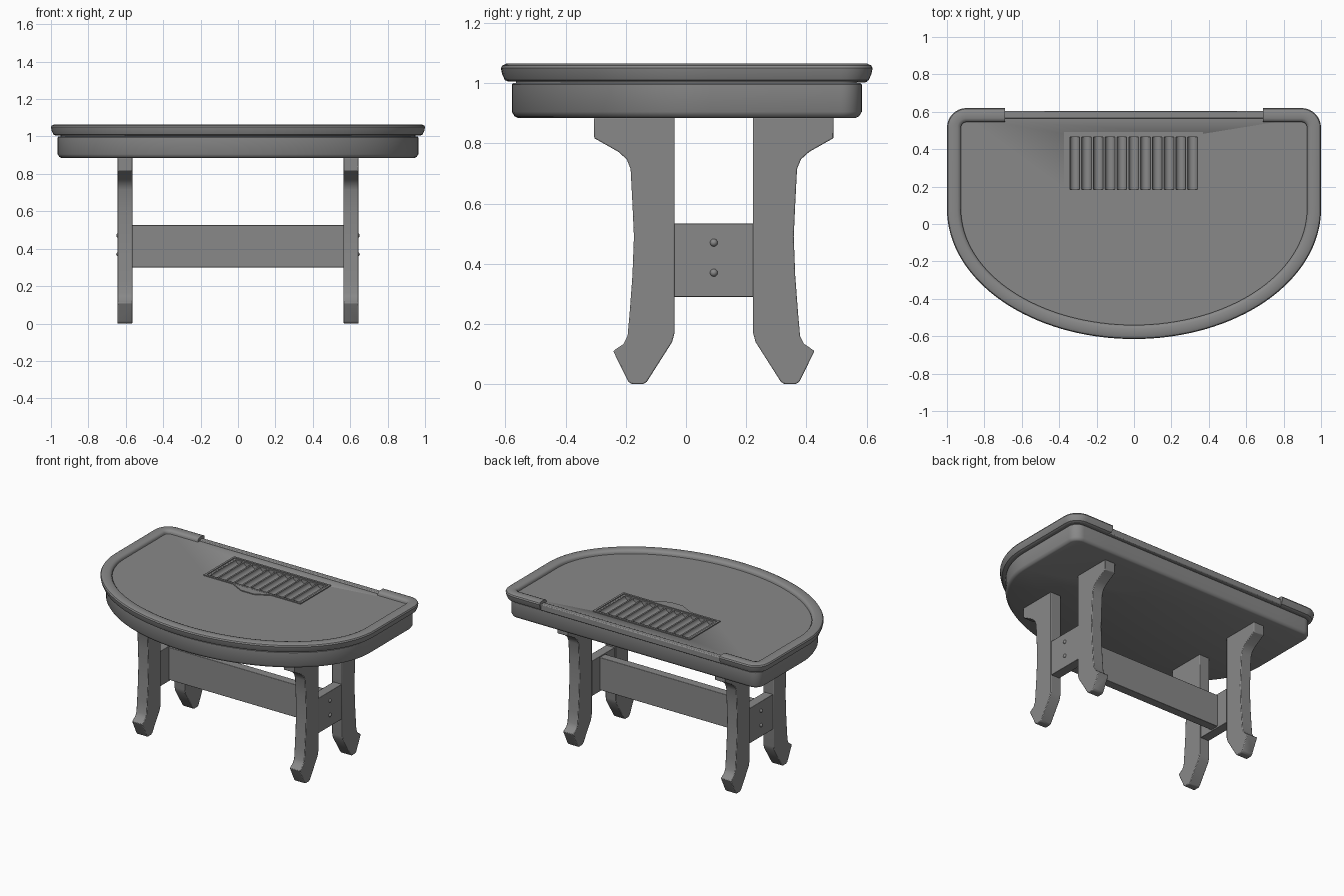
import bpy, bmesh, math

cube = bpy.data.objects.get("Cube")
if cube:
    bpy.data.objects.remove(cube, do_unlink=True)

grey = bpy.data.materials.new("plain grey")
grey.use_nodes = True
colour = (0.25, 0.25, 0.25, 1)
grey.diffuse_color = colour
grey.node_tree.nodes["Principled BSDF"].inputs["Base Color"].default_value = colour


def finish(name, bm, smooth=True, bevel=0):
    bmesh.ops.recalc_face_normals(bm, faces=bm.faces)
    mesh = bpy.data.meshes.new(name)
    bm.to_mesh(mesh)
    bm.free()
    obj = bpy.data.objects.new(name, mesh)
    bpy.context.collection.objects.link(obj)
    mesh.materials.append(grey)
    bpy.ops.object.select_all(action="DESELECT")
    bpy.context.view_layer.objects.active = obj
    obj.select_set(True)
    if bevel:
        mod = obj.modifiers.new("Bevel", "BEVEL")
        mod.width, mod.segments = bevel, 2
    if smooth:
        bpy.ops.object.shade_smooth_by_angle(angle=math.radians(35))
    return obj


def loft(name, rings, closed=True, caps=True, **kw):
    """Skin matching rings of points; closed joins each ring's ends."""
    bm = bmesh.new()
    rows = [[bm.verts.new(p) for p in ring] for ring in rings]
    n = len(rows[0])
    for a, b in zip(rows, rows[1:]):
        for i in range(n if closed else n - 1):
            j = (i + 1) % n
            bm.faces.new((a[i], a[j], b[j], b[i]))
    if caps and closed:
        bm.faces.new(rows[0])
        bm.faces.new(rows[-1])
    elif caps:
        for k in (0, -1):
            bm.faces.new([row[k] for row in rows])
    return finish(name, bm, **kw)


def box(name, x, y, z, **kw):
    rings = [[(x[0], y[0], h), (x[1], y[0], h), (x[1], y[1], h), (x[0], y[1], h)] for h in z]
    return loft(name, rings, **kw)


def outline(d, z, gap=0.69):
    """D-shaped table edge, inset by d, from back right round the front to back left."""
    r = max(0.105 - d, 0.025)
    w, back = 1 - d, 0.62 - d
    half = [(gap, back)]
    for i in range(9):
        a = math.pi / 2 * (1 - i / 8)
        half.append((w - r + r * math.cos(a), back - r + r * math.sin(a)))
    for i in range(33):
        a = math.pi / 2 * i / 32
        half.append((w * math.cos(a), 0.08 - (0.695 - d) * math.sin(a)))
    pts = half + [(-x, y) for x, y in reversed(half[:-1])]
    return [(x, y, z) for x, y in pts]


# Table top
loft("apron", [outline(d, z) for d, z in
               ((0.055, 0.885), (0.045, 0.89), (0.036, 0.905), (0.036, 0.995), (0.04, 1.0))])
top = loft("playing_surface", [outline(0.05, 0.999), outline(0.05, 1.04)])
rail = ((0.025, 1.005), (0.013, 1.01), (0.004, 1.03), (0, 1.05), (0.005, 1.059), (0.018, 1.065),
        (0.055, 1.065), (0.068, 1.06), (0.075, 1.05), (0.075, 1.005))
loft("padded_rail", [outline(d, z) for d, z in rail + rail[:1]], closed=False)
box("back_edge_strip", (-0.7, 0.7), (0.565, 0.603), (1.003, 1.047), bevel=0.006)

# Recess for the tray
cutter = box("tray_cutter", (-0.36, 0.356), (0.17, 0.48), (1.006, 1.1))
cutter.hide_render = True
mod = top.modifiers.new("Recess", "BOOLEAN")
mod.operation, mod.object, mod.solver = "DIFFERENCE", cutter, "EXACT"
bpy.context.view_layer.objects.active = top
bpy.ops.object.modifier_apply(modifier=mod.name)
bpy.data.objects.remove(cutter, do_unlink=True)


# Tray with stepped frame and rounded channels
def rect(d, z):
    x0, x1, y0, y1 = -0.374 + d, 0.37 - d, 0.158 + d, 0.492 - d
    return [(x0, y0, z), (x1, y0, z), (x1, y1, z), (x0, y1, z)]


loft("tray_frame", [rect(d, z) for d, z in
                    ((0, 1.035), (0, 1.047), (0.014, 1.047), (0.014, 1.041), (0.026, 1.041), (0.026, 1.006))],
     caps=False, smooth=False)
channels, left, width = 11, -0.348, 0.692
pitch = width / channels
profile = []
for c in range(channels):
    mid = left + (c + 0.5) * pitch
    profile.append((mid - pitch / 2, 1.04))
    for i in range(13):
        a = math.pi * i / 12
        profile.append((mid - 0.026 * math.cos(a), 1.04 - 0.026 * math.sin(a)))
profile.append((left + width, 1.04))
loft("tray_channels", [[(x, y, z) for x, z in profile] for y in (0.184, 0.466)],
     closed=False, caps=False)
lip = ((-0.155, 0.16), (-0.05, 0.106), (0.046, 0.106), (0.151, 0.16))
loft("tray_lip", [[(x, y, z) for x, y in lip] for z in (1.037, 1.046)], smooth=False)

# Legs, mirrored about the trestle centre line
MID = 0.0925
leg = ((-0.305, 0.887), (-0.305, 0.817), (-0.285, 0.806), (-0.225, 0.772), (-0.197, 0.747),
       (-0.184, 0.715), (-0.178, 0.6), (-0.173, 0.49), (-0.178, 0.36), (-0.187, 0.24),
       (-0.194, 0.16), (-0.207, 0.134), (-0.242, 0.11), (-0.192, 0.008), (-0.18, 0),
       (-0.142, 0), (-0.13, 0.008), (-0.046, 0.14), (-0.038, 0.17), (-0.038, 0.887))
for side, s in (("left", 1), ("right", -1)):
    for end, m in (("front", 1), ("back", -1)):
        loft(f"{end}_{side}_leg", [[(s * x, MID + m * (y - MID), z) for y, z in leg]
                                   for x in (0.565, 0.645)], bevel=0.004)
    # End board and its bolts
    box(f"{side}_end_board", sorted((s * 0.575, s * 0.64)), (-0.04, 0.225), (0.29, 0.533), bevel=0.003)
    for label, z in (("upper", 0.47), ("lower", 0.37)):
        bm = bmesh.new()
        bmesh.ops.create_uvsphere(bm, u_segments=16, v_segments=8, radius=0.013)
        bolt = finish(f"{side}_{label}_bolt", bm)
        bolt.location = (s * 0.638, MID, z)

# Stretcher between the trestles
box("stretcher", (-0.58, 0.58), (MID - 0.03, MID + 0.03), (0.3, 0.526), bevel=0.003)
